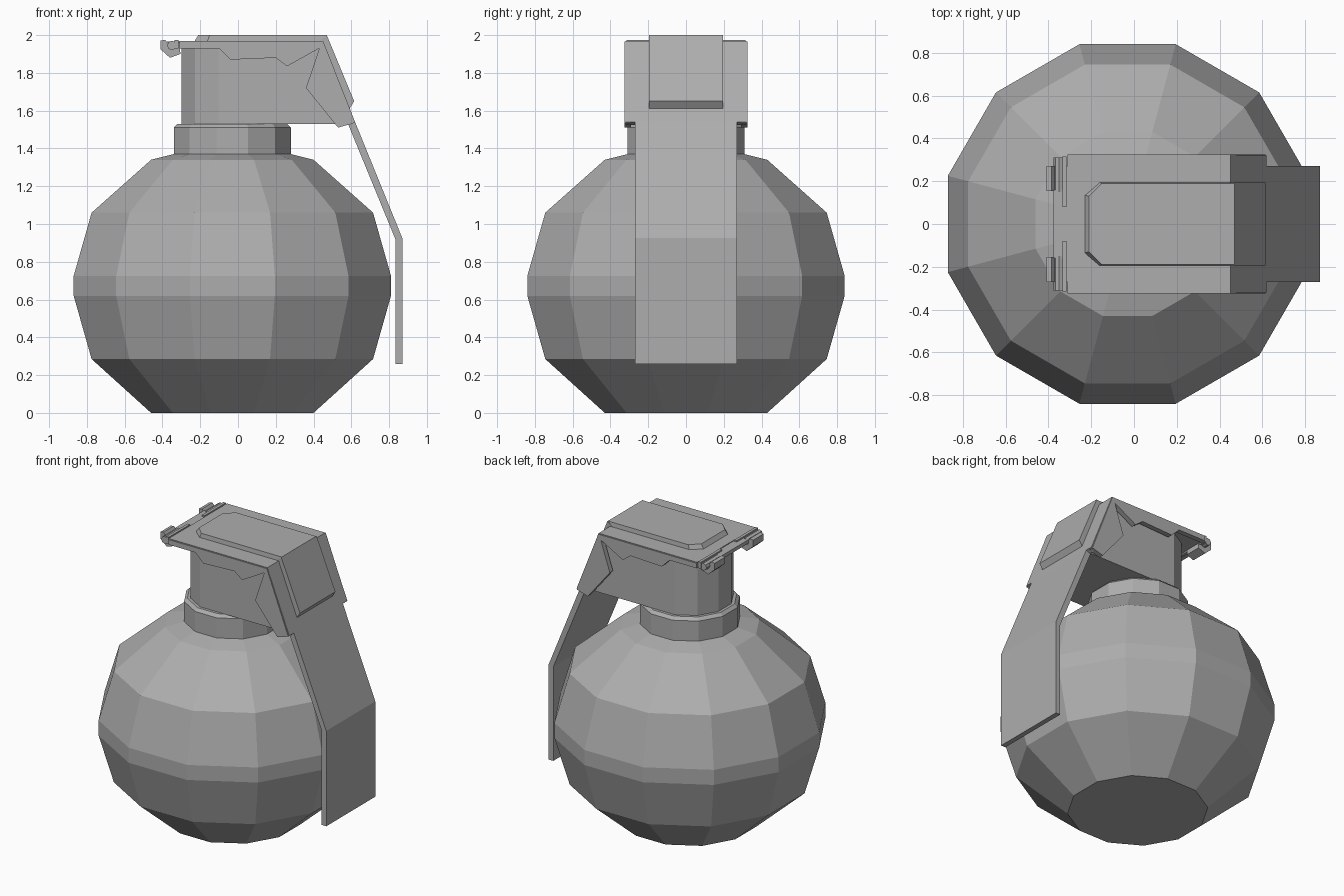
import bpy, bmesh, math

if "Cube" in bpy.data.objects:
    bpy.data.objects.remove(bpy.data.objects["Cube"])

# single painted-metal colour
metal = bpy.data.materials.new("grey_metal")
metal.use_nodes = True
GREY = (0.42, 0.42, 0.42, 1)
metal.diffuse_color = GREY
bsdf = metal.node_tree.nodes["Principled BSDF"]
bsdf.inputs["Base Color"].default_value = GREY
bsdf.inputs["Roughness"].default_value = 0.7

AXIS_X = -0.03


def loft(name, rings):
    """Skin a list of equal-length point rings and close both ends."""
    bm = bmesh.new()
    loops = [[bm.verts.new(p) for p in ring] for ring in rings]
    n = len(loops[0])
    for a, b in zip(loops, loops[1:]):
        for i in range(n):
            j = (i + 1) % n
            bm.faces.new((a[i], a[j], b[j], b[i]))
    bm.faces.new(loops[0][::-1])
    bm.faces.new(loops[-1])
    bmesh.ops.recalc_face_normals(bm, faces=bm.faces)
    mesh = bpy.data.meshes.new(name)
    bm.to_mesh(mesh)
    bm.free()
    mesh.materials.append(metal)
    obj = bpy.data.objects.new(name, mesh)
    bpy.context.collection.objects.link(obj)
    return obj


def lathe(name, profile, sides=12):
    """Faceted turning; profile gives (flat-to-axis distance, z)."""
    def ring(r, z):
        r /= math.cos(math.pi / sides)
        angles = [(i + 0.5) * math.tau / sides for i in range(sides)]
        return [(AXIS_X + r * math.cos(a), r * math.sin(a), z) for a in angles]
    return loft(name, [ring(r, z) for r, z in profile])


def side_prism(name, outline, y0, y1):
    """Extrude a side outline in (x, z) between two y positions."""
    return loft(name, [[(x, y, z) for x, z in outline] for y in (y0, y1)])


# round body and neck
lathe("body", [(0.43, 0), (0.745, 0.285), (0.84, 0.62), (0.84, 0.725),
               (0.745, 1.06), (0.43, 1.34), (0.31, 1.37)])
lathe("collar", [(0.31, 1.36), (0.31, 1.51), (0.29, 1.53)])

# fuze housing: half-round at the back, straight sides, sloped end
r = 0.27 / math.cos(math.pi / 12)
arc = [math.radians(105 + 30 * i) for i in range(6)]
back = [(AXIS_X + r * math.cos(a), r * math.sin(a)) for a in arc]


def housing_ring(z, end):
    return [(x, y, z) for x, y in back + [(end, -0.27), (end, 0.27)]]


loft("fuze_housing", [housing_ring(1.53, 0.58), housing_ring(1.95, 0.43)])

# lever cap and its side flanges
side_prism("lever_cap", [(-0.31, 1.97), (0.45, 1.97), (0.62, 1.54),
                         (0.59, 1.525), (0.43, 1.935), (-0.31, 1.935)], -0.32, 0.32)
flange = [(-0.31, 1.965), (0.45, 1.965), (0.615, 1.535), (0.53, 1.51), (0.36, 1.72),
          (0.43, 1.93), (0.26, 1.835), (0.2, 1.88), (-0.04, 1.87), (-0.1, 1.93),
          (-0.31, 1.93)]

# long bent lever
side_prism("lever", [(0.59, 1.6), (0.62, 1.54), (0.87, 0.925), (0.87, 0.26),
                     (0.835, 0.26), (0.835, 0.915), (0.57, 1.56)], -0.27, 0.27)


# raised panel on the cap, with clipped corners, folding down the slope
def panel_ring(tip, corner, half, end, z):
    return [(tip, -half + 0.06, z), (corner, -half, z), (end, -half, z),
            (end, half, z), (corner, half, z), (tip, half - 0.06, z)]


loft("panel_top", [panel_ring(-0.235, -0.165, 0.195, 0.45, 1.96),
                   panel_ring(-0.21, -0.15, 0.19, 0.47, 2.0)])
side_prism("panel_slope", [(0.42, 1.96), (0.47, 2.0), (0.615, 1.65),
                           (0.59, 1.61), (0.56, 1.62)], -0.195, 0.195)

# hinge at the back of the cap
side_prism("hinge_tab", [(-0.375, 1.965), (-0.31, 1.965),
                         (-0.31, 1.94), (-0.375, 1.94)], -0.16, 0.16)
knuckle = [(-0.41, 1.97), (-0.385, 1.975), (-0.37, 1.955), (-0.31, 1.965),
           (-0.305, 1.9), (-0.36, 1.88), (-0.41, 1.925)]
pin = [(-0.35 + 0.025 * math.cos(i * math.tau / 8),
        1.945 + 0.025 * math.sin(i * math.tau / 8)) for i in range(8)]
bar = [(-0.335, 1.975), (-0.315, 1.975), (-0.315, 1.93), (-0.335, 1.93)]
for side, s in (("left", 1), ("right", -1)):
    side_prism(f"{side}_flange", flange, s * 0.29, s * 0.325)
    side_prism(f"{side}_knuckle", knuckle, s * 0.155, s * 0.27)
    side_prism(f"{side}_hinge_pin", pin, s * 0.15, s * 0.31)
    side_prism(f"{side}_hinge_bar", bar, s * 0.08, s * 0.315)
